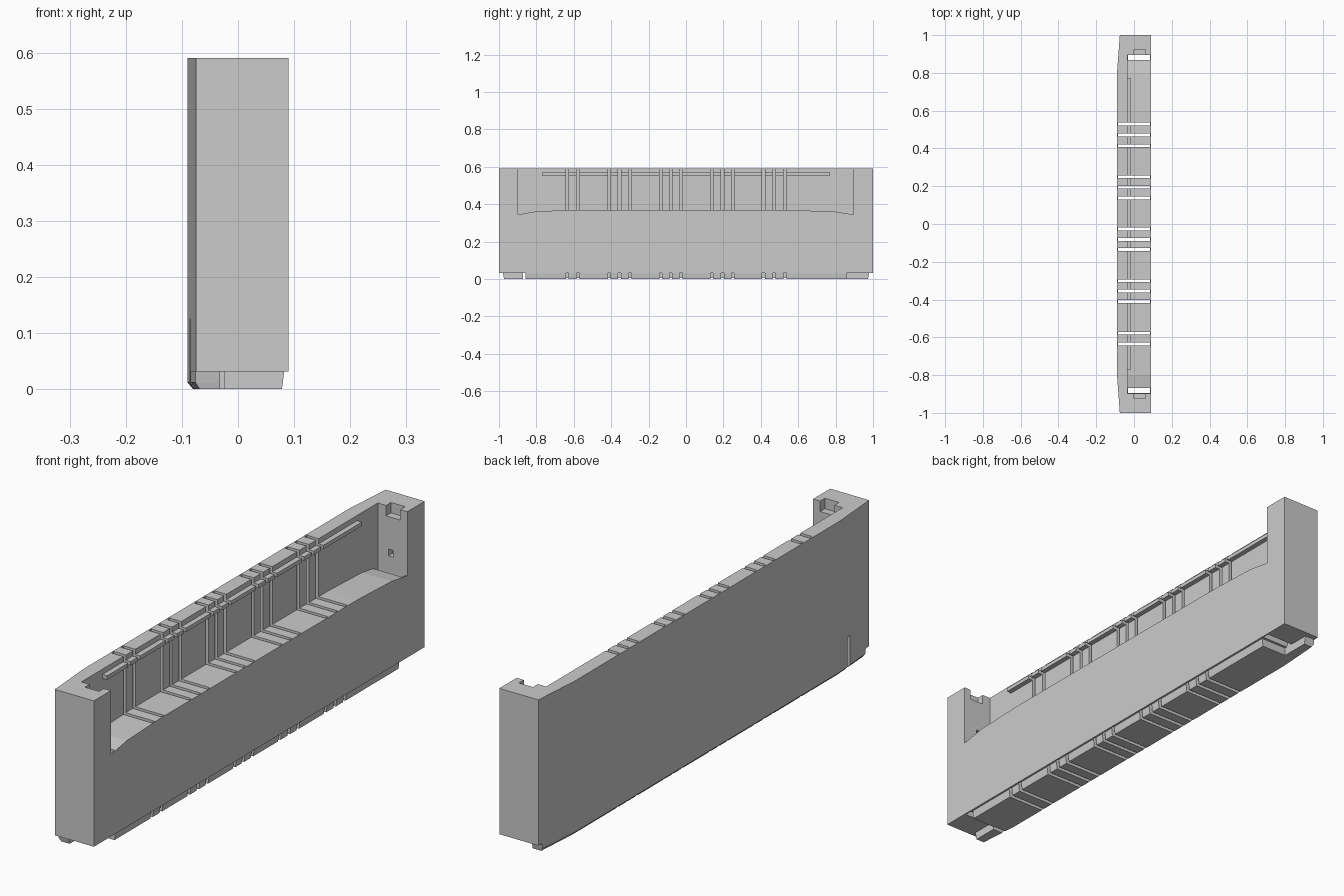
import bpy
import bmesh

cube = bpy.data.objects.get("Cube")
if cube:
    bpy.data.objects.remove(cube)

grey = bpy.data.materials.new("light grey")
grey.use_nodes = True
grey.diffuse_color = (0.6, 0.6, 0.6, 1)
grey.node_tree.nodes["Principled BSDF"].inputs["Base Color"].default_value = (0.6, 0.6, 0.6, 1)


def make_object(name, bm):
    bmesh.ops.recalc_face_normals(bm, faces=bm.faces)
    mesh = bpy.data.meshes.new(name)
    bm.to_mesh(mesh)
    bm.free()
    mesh.materials.append(grey)
    obj = bpy.data.objects.new(name, mesh)
    bpy.context.collection.objects.link(obj)
    return obj


def loft(name, rings):
    """Closed solid through rings with equal point counts."""
    bm = bmesh.new()
    loops = [[bm.verts.new(p) for p in ring] for ring in rings]
    n = len(loops[0])
    for low, high in zip(loops, loops[1:]):
        for i in range(n):
            j = (i + 1) % n
            bm.faces.new((low[i], low[j], high[j], high[i]))
    bm.faces.new(loops[0][::-1])
    bm.faces.new(loops[-1])
    return make_object(name, bm)


def boxes(name, spans):
    """One mesh of boxes, each given as x, y and z ranges."""
    bm = bmesh.new()
    for span in spans:
        verts = bmesh.ops.create_cube(bm, size=1)["verts"]
        for v in verts:
            v.co = [(a + b) / 2 + c * (b - a) for c, (a, b) in zip(v.co, span)]
    return make_object(name, bm)


def cut(target, cutter):
    mod = target.modifiers.new("cut", "BOOLEAN")
    mod.object = cutter
    mod.solver = "EXACT"


def outline(z, back, end, front, half, flat=0.8):
    """Plan shape whose back face bends inwards near both ends."""
    return [(front, -half, z), (front, half, z), (end, half, z),
            (back, flat, z), (back, -flat, z), (end, -half, z)]


# Main solids
body = loft("body", [outline(0.032, -0.09, -0.075, 0.09, 1),
                     outline(0.59, -0.09, -0.075, 0.09, 1)])
foot = loft("foot", [outline(0, -0.08, -0.068, 0.078, 0.972),
                     outline(0.012, -0.09, -0.076, 0.08, 0.975),
                     outline(0.04, -0.09, -0.076, 0.083, 0.98)])
rib = boxes("inner_rib", [((-0.04, -0.015), (-0.77, 0.77), (0.555, 0.57))])

# Open recess with a gently dipping floor
profile = [(-0.897, 0.345), (-0.8, 0.362), (-0.6, 0.37), (0.6, 0.368),
           (0.8, 0.36), (0.895, 0.345), (0.895, 0.7), (-0.897, 0.7)]
recess = loft("recess_cutter", [[(x, y, z) for y, z in profile] for x in (-0.035, 0.2)])

# Narrow slots running down through the wall, floor and foot
slot_centres = [0.53, 0.472, 0.414, 0.25, 0.195, 0.138, -0.027, -0.082, -0.135,
                -0.3, -0.355, -0.41, -0.578, -0.635]
slots = boxes("slot_cutter", [((-0.085, 0.0855), (y - 0.0075, y + 0.0075), (-0.1, 0.7))
                              for y in slot_centres])


def both_ends(x, y, z):
    return [(x, y, z), (x, (-y[1], -y[0]), z)]


# Wells beside the posts, notches and sockets in the posts
wells = boxes("well_cutter", both_ends((-0.035, 0.0855), (0.868, 0.896), (-0.1, 0.5)))
notches = boxes("notch_cutter", both_ends((0, 0.06), (0.88, 0.925), (0.55, 0.7))
                + both_ends((0.01, 0.03), (0.88, 0.92), (0.4, 0.425)))

# Foot corner reliefs and the slit low in the back face
corners = boxes("corner_cutter", both_ends((-0.032, 0.2), (0.858, 1.1), (-0.1, 0.1)))
slit = boxes("slit_cutter", [((-0.2, -0.025), (-0.872, -0.855), (-0.1, 0.125))])

for cutter in (recess, slots, wells, notches, slit):
    cut(body, cutter)
for cutter in (slots, corners, slit):
    cut(foot, cutter)
cut(rib, slots)

# Bake the cuts and drop the helpers
depsgraph = bpy.context.evaluated_depsgraph_get()
for part in (body, foot, rib):
    baked = bpy.data.meshes.new_from_object(part.evaluated_get(depsgraph))
    part.modifiers.clear()
    part.data = baked
for cutter in (recess, slots, wells, notches, corners, slit):
    bpy.data.objects.remove(cutter)
